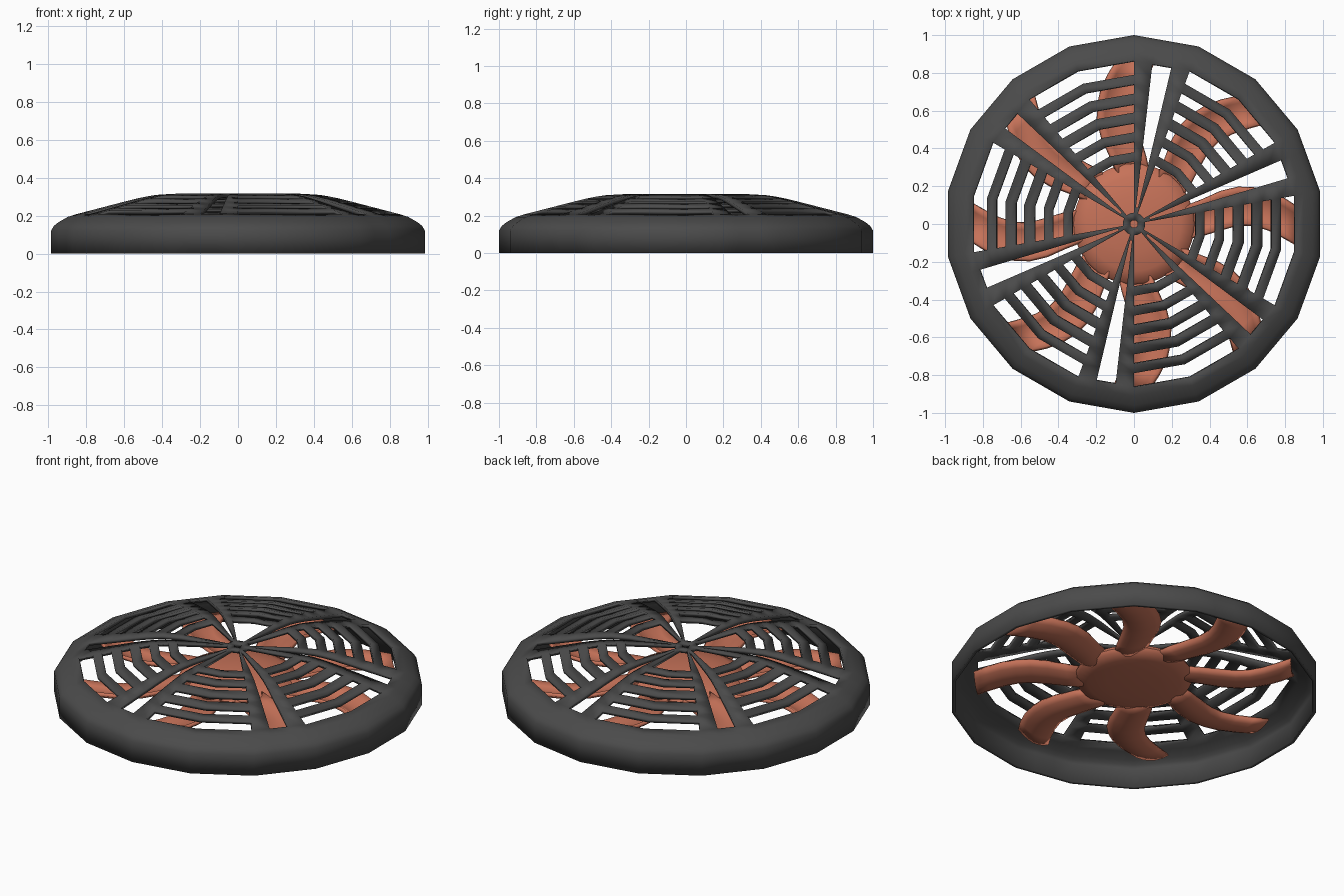
import bpy, bmesh, math
from mathutils import Vector

if "Cube" in bpy.data.objects:
    bpy.data.objects.remove(bpy.data.objects["Cube"])


def material(name, color):
    m = bpy.data.materials.new(name)
    m.diffuse_color = color
    m.use_nodes = True
    m.node_tree.nodes["Principled BSDF"].inputs["Base Color"].default_value = m.diffuse_color
    return m


def make_object(name, bm, mat, angle):
    me = bpy.data.meshes.new(name)
    bm.to_mesh(me)
    bm.free()
    ob = bpy.data.objects.new(name, me)
    bpy.context.collection.objects.link(ob)
    me.materials.append(mat)
    bpy.ops.object.select_all(action='DESELECT')
    ob.select_set(True)
    bpy.context.view_layer.objects.active = ob
    bpy.ops.object.shade_smooth_by_angle(angle=math.radians(angle))
    return ob


def solidify(ob, thickness, offset):
    s = ob.modifiers.new("thickness", 'SOLIDIFY')
    s.thickness = thickness
    s.offset = offset


def interp(pts, x):
    for (x0, y0), (x1, y1) in zip(pts, pts[1:]):
        if x <= x1:
            return y0 + (y1 - y0) * (x - x0) / (x1 - x0)
    return pts[-1][1]


dark = material("dark_plastic", (0.07, 0.07, 0.07, 1))
copper = material("copper", (0.57, 0.17, 0.1, 1))

# Guard: one domed 18-sided shell, every third side is a slotted spoke
DOME = [(0, .315), (.34, .315), (.45, .308), (.55, .288), (.865, .207),
        (.91, .193), (.96, .165), (.985, .145), (1, .12)]
BARS = [(.33, .38), (.435, .485), (.535, .59), (.635, .69), (.74, .79)]
SPOKE = [.06, .09] + [r for b in BARS for r in b] + [.865]
RIM = [(r, interp(DOME, r)) for r in (.865, .91, .96, .985, 1)] + [(1, 0)]
SLOT = (0, .33, .67, 1)

bm = bmesh.new()
cache = {}


def vert(k, u, r, z):
    # u runs along the straight chord of side k
    d = [Vector((math.cos(a), math.sin(a), 0))
         for a in (math.radians(10 + 20 * (k + i)) for i in (0, 1))]
    p = d[0].lerp(d[1], u) * r
    p.z = z
    key = tuple(round(c, 4) + 0.0 for c in p)
    if key not in cache:
        cache[key] = bm.verts.new(p)
    return cache[key]


def strip(k, u0, u1, profile):
    for (r0, z0), (r1, z1) in zip(profile, profile[1:]):
        bm.faces.new([vert(k, u0, r0, z0), vert(k, u0, r1, z1),
                      vert(k, u1, r1, z1), vert(k, u1, r0, z0)])


def on_dome(radii):
    return [(r, interp(DOME, r)) for r in radii]


for k in range(18):
    if k % 3 == 0:                       # slotted spoke
        for i in range(3):
            u0, u1 = SLOT[i], SLOT[i + 1]
            strip(k, u0, u1, RIM)
            strip(k, u0, u1, on_dome((.02, .06)))
            strip(k, u0, u1, on_dome((.06, .09) if i == 1 else SPOKE))
    else:                                # concentric bars
        strip(k, 0, 1, RIM)
        strip(k, 0, 1, on_dome((.02, .06)))
        for bar in BARS:
            strip(k, 0, 1, on_dome(bar))
guard = make_object("guard_grille", bm, dark, 35)
solidify(guard, .02, -1)

# Fan hub: shallow lathed dome
HUB = [(0, .075), (.15, .078), (.25, .088), (.31, .105), (.32, .125),
       (.31, .145), (.25, .168), (.15, .186), (0, .193)]
bm = bmesh.new()
vs = [bm.verts.new((r, 0, z)) for r, z in HUB]
es = [bm.edges.new(e) for e in zip(vs, vs[1:])]
bmesh.ops.spin(bm, geom=vs + es, cent=(0, 0, 0), axis=(0, 0, 1),
               angle=2 * math.pi, steps=40, use_duplicate=False)
bmesh.ops.remove_doubles(bm, verts=bm.verts, dist=1e-4)
bmesh.ops.recalc_face_normals(bm, faces=bm.faces)
make_object("fan_hub", bm, copper, 50)

# Fan blades: S-curved, cambered strips; (radius, lower edge, upper edge)
BLADE = [(.27, -.08, .09), (.36, -.06, .125), (.46, -.03, .17), (.55, -.005, .192),
         (.63, -.005, .19), (.71, -.03, .172), (.79, -.07, .135), (.86, -.11, .09)]
bm = bmesh.new()
COLS = 6
for n in range(8):
    a = n * math.pi / 4
    c, s = math.cos(a), math.sin(a)
    rows = []
    for r, lo, hi in BLADE:
        row = []
        for j in range(COLS + 1):
            t = j / COLS
            y = lo + (hi - lo) * t
            z = .105 + .035 * (2 * t - 1) ** 2 + .02 * (t - .5)
            row.append(bm.verts.new((r * c - y * s, r * s + y * c, z)))
        rows.append(row)
    for r0, r1 in zip(rows, rows[1:]):
        for j in range(COLS):
            bm.faces.new((r0[j], r1[j], r1[j + 1], r0[j + 1]))
blades = make_object("fan_blades", bm, copper, 50)
solidify(blades, .02, 0)
